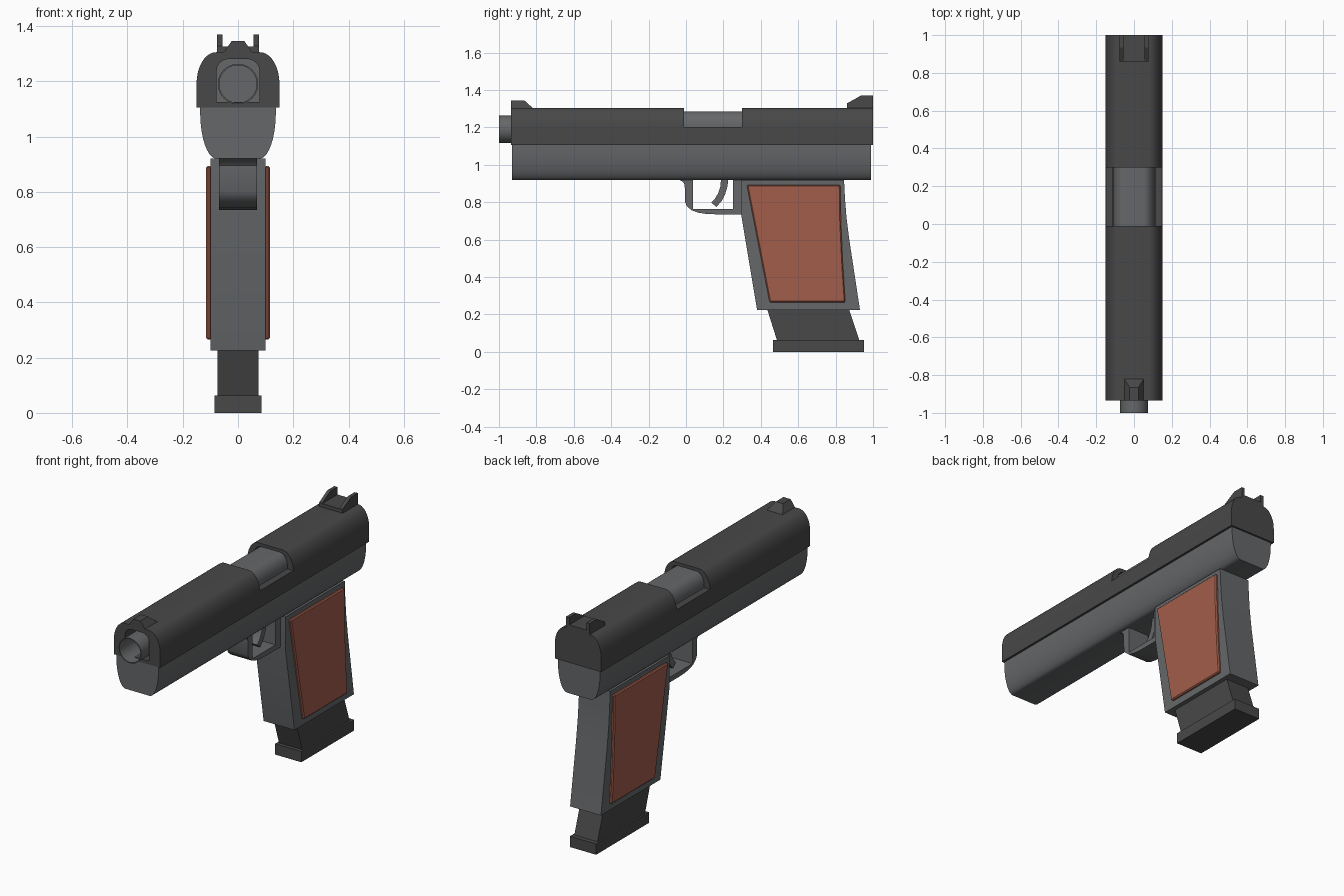
import bpy, bmesh, math

if "Cube" in bpy.data.objects:
    bpy.data.objects.remove(bpy.data.objects["Cube"])


def material(name, col):
    m = bpy.data.materials.new(name)
    m.diffuse_color = (*col, 1)
    m.use_nodes = True
    m.node_tree.nodes["Principled BSDF"].inputs["Base Color"].default_value = m.diffuse_color
    return m


DARK = material("dark_steel", (0.065, 0.065, 0.065))
STEEL = material("steel", (0.13, 0.135, 0.14))
RUST = material("grip_brown", (0.36, 0.11, 0.07))


def finish(name, bm, mat):
    bmesh.ops.recalc_face_normals(bm, faces=bm.faces[:])
    me = bpy.data.meshes.new(name)
    bm.to_mesh(me)
    bm.free()
    ob = bpy.data.objects.new(name, me)
    bpy.context.collection.objects.link(ob)
    if mat:
        me.materials.append(mat)
    return ob


def prism(name, pts, axis, a, b, mat=None):
    """Extrude a 2D profile ((y,z) along x, or (x,z) along y) from a to b."""
    bm = bmesh.new()
    at = (lambda p, t: (t, *p)) if axis == 'x' else (lambda p, t: (p[0], t, p[1]))
    r0, r1 = ([bm.verts.new(at(p, t)) for p in pts] for t in (a, b))
    bm.faces.new(r0)
    bm.faces.new(r1)
    for i in range(len(pts)):
        j = (i + 1) % len(pts)
        bm.faces.new((r0[i], r0[j], r1[j], r1[i]))
    return finish(name, bm, mat)


def arch(half, flat, base, spring, top, n=10):
    """Symmetric profile with elliptical shoulders; works upward or downward."""
    right = [(half, base)] if abs(base - spring) > 1e-4 else []
    for i in range(n + 1):
        t = math.pi / 2 * i / n
        right.append((flat + (half - flat) * math.cos(t),
                      spring + (top - spring) * math.sin(t)))
    return right + [(-x, z) for x, z in reversed(right)]


def rect(x0, x1, z0, z1):
    return [(x0, z0), (x1, z0), (x1, z1), (x0, z1)]


def activate(ob):
    bpy.ops.object.select_all(action='DESELECT')
    ob.select_set(True)
    bpy.context.view_layer.objects.active = ob


def cut(ob, cutter):
    cutter.hide_render = True
    mod = ob.modifiers.new("cut", 'BOOLEAN')
    mod.operation, mod.solver, mod.object = 'DIFFERENCE', 'EXACT', cutter
    activate(ob)
    bpy.ops.object.modifier_apply(modifier=mod.name)
    bpy.data.objects.remove(cutter)


# Slide with muzzle hole, inner cavity and ejection port
slide = prism("slide", arch(0.15, 0.08, 1.105, 1.19, 1.305), 'y', -0.935, 1.0, DARK)
cut(slide, prism("muzzle_cutter", arch(0.078, 0.035, 1.125, 1.235, 1.28), 'y', -1.0, 0.1))
cut(slide, prism("cavity_cutter", arch(0.11, 0.06, 1.12, 1.22, 1.287), 'y', -0.3, 0.6))
cut(slide, prism("port_cutter", rect(-0.2, 0.2, 1.203, 1.5), 'y', -0.01, 0.30))

# Frame under the slide
frame = prism("frame", arch(0.137, 0.078, 1.105, 1.09, 0.92), 'y', -0.93, 0.99, STEEL)

# Barrel tube with bore, and chamber block seen in the port
N = 40
circle = [(0.073 * math.cos(2 * math.pi * i / N), 1.19 + 0.073 * math.sin(2 * math.pi * i / N))
          for i in range(N)]
bore = [(x * 0.93, 1.19 + (z - 1.19) * 0.93) for x, z in circle]
barrel = prism("barrel", circle, 'y', -1.0, 0.1, STEEL)
cut(barrel, prism("bore_cutter", bore, 'y', -1.1, -0.1))
chamber = prism("chamber", arch(0.109, 0.05, 1.115, 1.21, 1.285), 'y', -0.06, 0.5, STEEL)

# Grip
grip = prism("grip", [(0.295, 0.92), (0.845, 0.92), (0.85, 0.82), (0.858, 0.72),
                      (0.873, 0.6), (0.93, 0.225), (0.38, 0.225), (0.295, 0.735)],
             'x', -0.1, 0.1, STEEL)

# Grip panels, bevelled on the outer edge
for side, sx in (("left", -1), ("right", 1)):
    panel = prism(f"grip_panel_{side}",
                  [(0.325, 0.893), (0.825, 0.893), (0.828, 0.7), (0.838, 0.48),
                   (0.852, 0.265), (0.447, 0.265)], 'x', sx * 0.095, sx * 0.115, RUST)
    bev = panel.modifiers.new("edge", 'BEVEL')
    bev.width, bev.segments = 0.006, 1

# Trigger guard: one U-shaped profile
outer = [(-0.05, 0.925), (-0.02, 0.912), (-0.007, 0.895), (-0.005, 0.8), (0.005, 0.778),
         (0.03, 0.757), (0.065, 0.744), (0.11, 0.737), (0.17, 0.735), (0.31, 0.735)]
inner = [(0.31, 0.925), (0.25, 0.925), (0.25, 0.765), (0.037, 0.765), (0.037, 0.925)]
guard = prism("trigger_guard", outer + inner, 'x', -0.068, 0.068, STEEL)

# Curved trigger
trigger = prism("trigger", [(0.187, 0.925), (0.184, 0.885), (0.173, 0.85), (0.157, 0.822),
                            (0.135, 0.798), (0.162, 0.775), (0.192, 0.807), (0.21, 0.845),
                            (0.222, 0.885), (0.226, 0.925)], 'x', -0.03, 0.03, STEEL)

# Magazine and base plate
prism("magazine", [(0.417, 0.28), (0.85, 0.28), (0.872, 0.225), (0.927, 0.06), (0.487, 0.06),
                   (0.435, 0.225)], 'x', -0.075, 0.075, DARK)
prism("magazine_base", rect(0.465, 0.953, 0, 0.063), 'x', -0.085, 0.085, DARK)

# Rear sight: base and two prongs
prism("rear_sight_base", rect(0.86, 1.0, 1.295, 1.326), 'x', -0.075, 0.075, DARK)
for side, sx in (("left", -1), ("right", 1)):
    prism(f"rear_sight_prong_{side}", [(0.86, 1.295), (0.86, 1.328), (0.935, 1.37),
                                       (1.0, 1.37), (1.0, 1.295)],
          'x', sx * 0.056, sx * 0.076, DARK)

# Front sight: tapered wedge
sight = prism("front_sight", [(-0.935, 1.30), (-0.815, 1.30), (-0.865, 1.345), (-0.935, 1.345)],
              'x', -0.055, 0.055, DARK)
for v in sight.data.vertices:
    if v.co.z > 1.32:
        v.co.x *= 0.42

# Smooth the rounded parts, keeping edges sharp
for ob in (slide, frame, barrel, chamber, grip, guard, trigger):
    activate(ob)
    bpy.ops.object.shade_smooth_by_angle(angle=math.radians(30))
